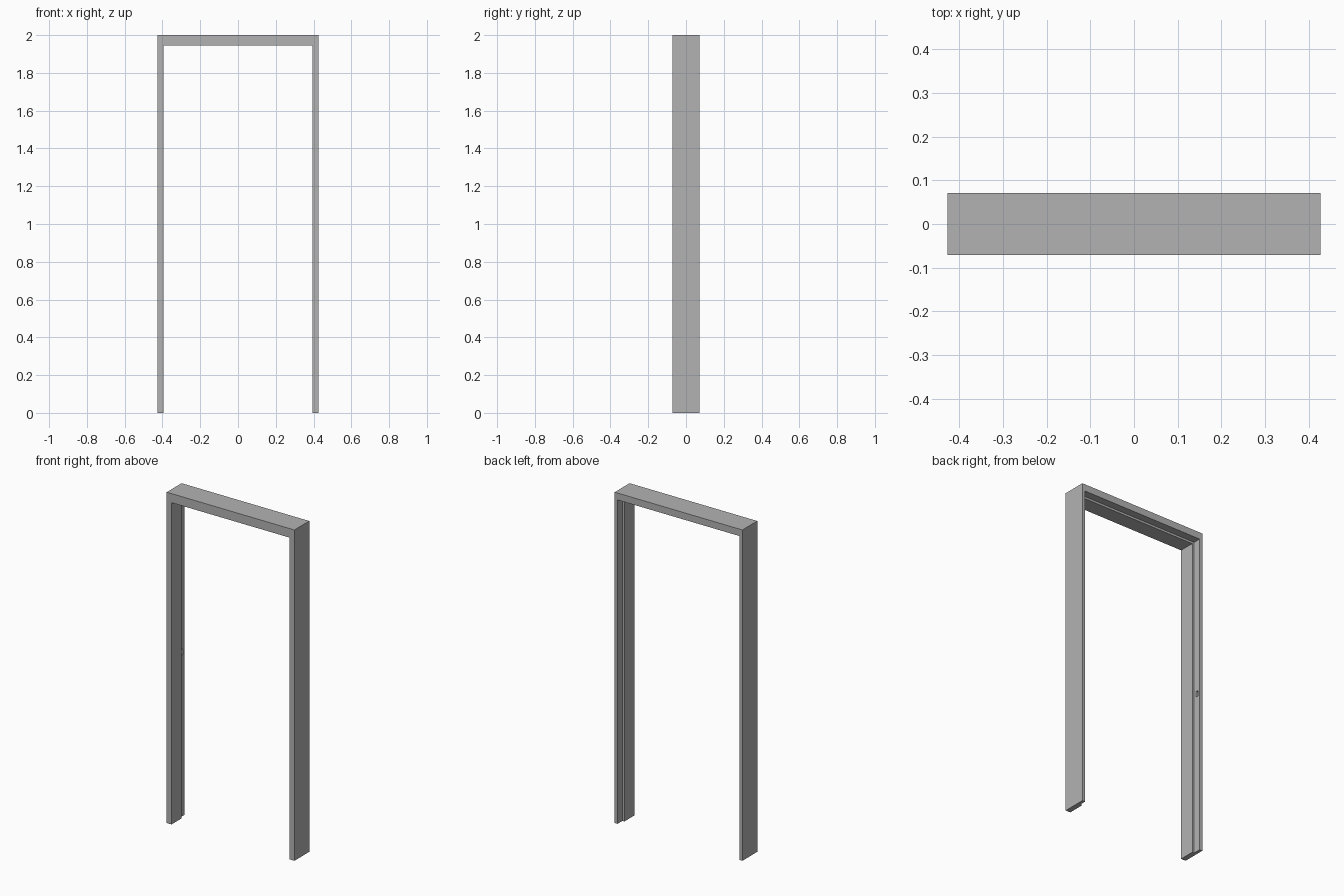
import bpy

cube = bpy.data.objects.get("Cube")
if cube:
    bpy.data.objects.remove(cube, do_unlink=True)

HALF_W, HALF_D, HEIGHT = 0.427, 0.071, 2.0
OPEN_X, OPEN_Z = 0.395, 1.945      # clear opening
STEP, REBATE_Y = 0.013, 0.024      # door rebate along the back edge


def material(name, rgb):
    mat = bpy.data.materials.new(name)
    mat.use_nodes = True
    mat.diffuse_color = (*rgb, 1)
    mat.node_tree.nodes["Principled BSDF"].inputs["Base Color"].default_value = (*rgb, 1)
    return mat


grey = material("grey_paint", (0.45, 0.45, 0.45))


def box(name, low, high):
    """Box spanning two opposite corners."""
    centre = [(a + b) / 2 for a, b in zip(low, high)]
    bpy.ops.mesh.primitive_cube_add(size=1, location=centre)
    obj = bpy.context.object
    obj.name = name
    obj.scale = [b - a for a, b in zip(low, high)]
    bpy.ops.object.transform_apply(location=False, rotation=False, scale=True)
    obj.data.materials.append(grey)
    return obj


def cut(target, name, low, high):
    """Subtract a hidden box from the target."""
    cutter = box(name, low, high)
    cutter.hide_render = True
    cutter.display_type = 'WIRE'
    mod = target.modifiers.new(name, 'BOOLEAN')
    mod.operation = 'DIFFERENCE'
    mod.solver = 'EXACT'
    mod.object = cutter
    cutter.hide_set(True)


# Jambs and head in one piece
frame = box("door_frame", (-HALF_W, -HALF_D, 0), (HALF_W, HALF_D, HEIGHT))

# Clear opening through the full depth
cut(frame, "opening_cutter", (-OPEN_X, -1, -1), (OPEN_X, 1, OPEN_Z))

# Wider rebate that receives the door leaf
rebate_x = OPEN_X + STEP
cut(frame, "rebate_cutter", (-rebate_x, REBATE_Y, -1), (rebate_x, 1, OPEN_Z + STEP))

# Latch pocket in the rebate of one jamb
cut(frame, "latch_pocket_cutter", (-rebate_x - 0.012, 0.042, 0.975), (-OPEN_X, 0.058, 1.01))
